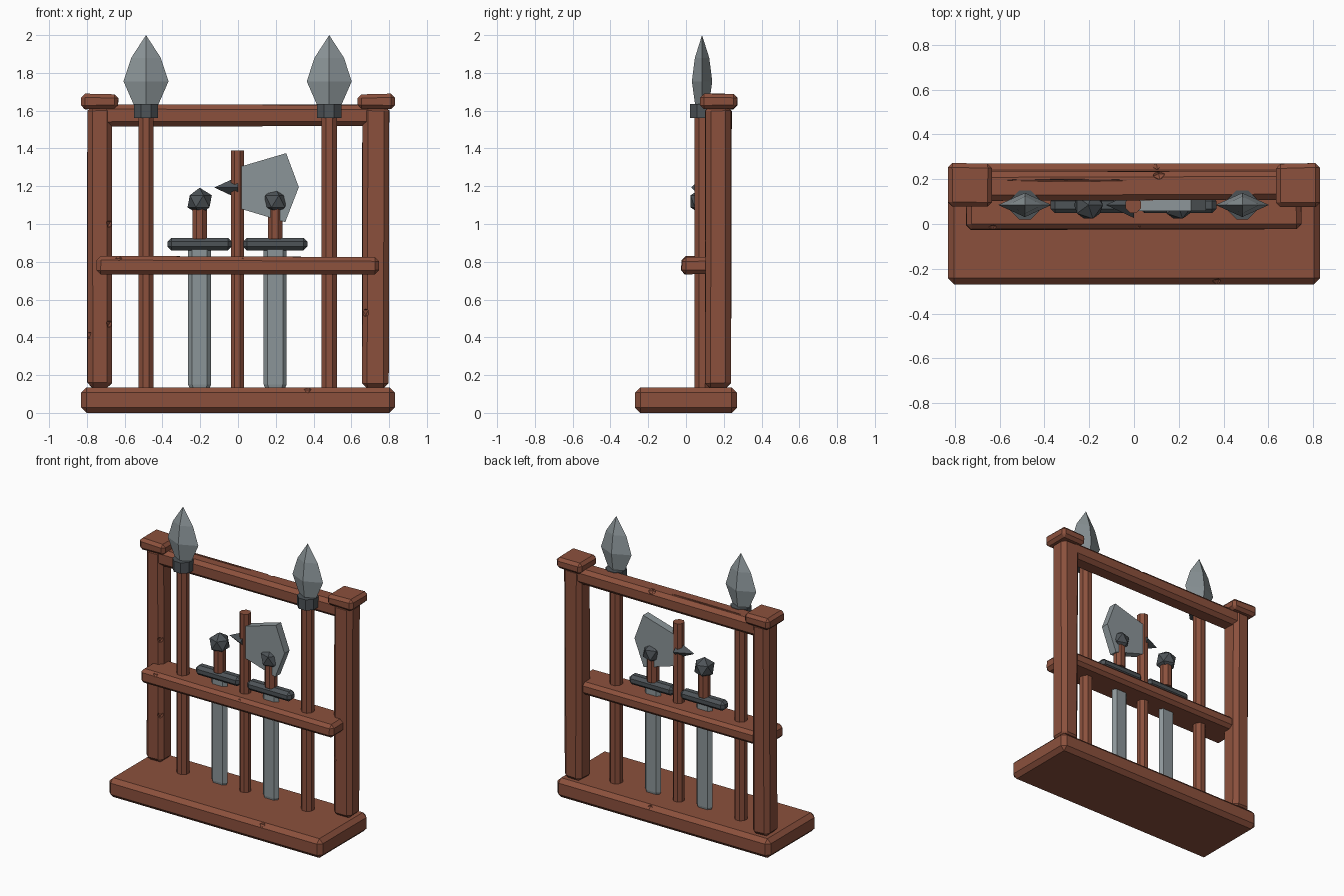
import bpy, bmesh, math, random
from mathutils import Matrix, Vector

if "Cube" in bpy.data.objects:
    bpy.data.objects.remove(bpy.data.objects["Cube"])

random.seed(4)
Y = 0.085  # depth of the weapon row


def material(name, rgb):
    m = bpy.data.materials.new(name)
    m.diffuse_color = (*rgb, 1)
    m.use_nodes = True
    m.node_tree.nodes["Principled BSDF"].inputs["Base Color"].default_value = m.diffuse_color
    return m


WOOD = material("red_brown_wood", (0.26, 0.081, 0.046))
STEEL = material("light_steel", (0.26, 0.30, 0.315))
IRON = material("dark_iron", (0.075, 0.087, 0.096))


def finish(name, bm, mat):
    bmesh.ops.recalc_face_normals(bm, faces=bm.faces)
    me = bpy.data.meshes.new(name)
    bm.to_mesh(me)
    bm.free()
    me.materials.append(mat)
    ob = bpy.data.objects.new(name, me)
    bpy.context.collection.objects.link(ob)
    return ob


def box(name, lo, hi, mat, bevel=0.0, wobble=0.0):
    """Chamfered box between two corners, optionally a little uneven."""
    bm = bmesh.new()
    bmesh.ops.create_cube(bm, size=1)
    for v in bm.verts:
        v.co = [lo[i] if v.co[i] < 0 else hi[i] for i in range(3)]
        v.co += Vector([random.uniform(-wobble, wobble) for _ in range(3)])
    if bevel:
        bmesh.ops.bevel(bm, geom=bm.edges[:], offset=bevel, segments=1,
                        affect='EDGES', profile=0.5)
    return finish(name, bm, mat)


def rod(name, x, z0, z1, r, mat, sides=8):
    """Upright prism with a flat side to the front."""
    bm = bmesh.new()
    r /= math.cos(math.pi / sides)
    bmesh.ops.create_cone(bm, cap_ends=True, segments=sides, radius1=r, radius2=r, depth=z1 - z0,
                          matrix=Matrix.Translation((x, Y, (z0 + z1) / 2))
                          @ Matrix.Rotation(math.pi / sides, 4, 'Z'))
    return finish(name, bm, mat)


def loft(name, rings, mat):
    """Skin a list of equal-length point rings and cap both ends."""
    bm = bmesh.new()
    loops = [[bm.verts.new(p) for p in ring] for ring in rings]
    n = len(loops[0])
    for a, b in zip(loops, loops[1:]):
        for i in range(n):
            j = (i + 1) % n
            bm.faces.new((a[i], a[j], b[j], b[i]))
    bm.faces.new(loops[0])
    bm.faces.new(loops[-1])
    bmesh.ops.remove_doubles(bm, verts=bm.verts, dist=0.0005)
    return finish(name, bm, mat)


def chip(target, cuts):
    """Cut small notches (point, size per axis) into a timber."""
    bm = bmesh.new()
    for p, s in cuts:
        m = Matrix.LocRotScale(Vector(p), None, Vector(s)) @ Matrix.Rotation(0.5, 4, 'Z')
        bmesh.ops.create_icosphere(bm, subdivisions=1, radius=1, matrix=m)
    cutter = finish(target.name + "_chip_cutter", bm, WOOD)
    cutter.hide_render = True
    cutter.hide_viewport = True
    mod = target.modifiers.new("chips", 'BOOLEAN')
    mod.operation, mod.solver, mod.object = 'DIFFERENCE', 'EXACT', cutter


# Wooden frame
base = box("base", (-0.83, -0.27, 0), (0.83, 0.27, 0.135), WOOD, 0.028)
left_post = box("left_post", (-0.80, 0.10, 0.13), (-0.67, 0.24, 1.63), WOOD, 0.028, 0.005)
right_post = box("right_post", (0.66, 0.10, 0.13), (0.80, 0.24, 1.63), WOOD, 0.028, 0.005)
for side, s in (("left", -1), ("right", 1)):
    x0, x1 = sorted((s * 0.635, s * 0.83))
    box(side + "_post_cap", (x0, 0.077, 1.61), (x1, 0.27, 1.688), WOOD, 0.02, 0.003)
top_rail = box("top_rail", (-0.72, 0.105, 1.52), (0.72, 0.235, 1.63), WOOD, 0.025, 0.004)
shelf = box("weapon_shelf", (-0.75, -0.025, 0.735), (0.745, 0.20, 0.828), WOOD, 0.022, 0.004)

# Wear on the timbers
c = (0.03, 0.03, 0.03)
chip(base, [((0.37, -0.27, 0.135), c), ((0.1, 0.27, 0.135), c)])
chip(left_post, [((-0.67, 0.1, 1.0), c), ((-0.67, 0.1, 0.47), c), ((-0.80, 0.1, 0.41), c)])
chip(right_post, [((0.665, 0.1, 0.53), c)])
chip(top_rail, [((0.11, 0.225, 1.63), c), ((-0.3, 0.195, 1.63), (0.33, 0.006, 0.01))])
chip(shelf, [((-0.63, -0.025, 0.825), (0.025, 0.025, 0.02)), ((0.02, -0.025, 0.825), (0.02, 0.02, 0.02))])

# Spears
for side, x in (("left", -0.487), ("right", 0.483)):
    rod(side + "_spear_shaft", x, 0.12, 1.58, 0.04, WOOD)
    rod(side + "_spear_collar", x, 1.56, 1.635, 0.064, IRON)
    profile = [(1.62, 0.06, 0.035), (1.755, 0.119, 0.054), (1.88, 0.078, 0.038), (2.0, 0.0001, 0.0001)]
    loft(side + "_spear_head",
         [[(x - w, Y, z), (x, Y - t, z), (x + w, Y, z), (x, Y + t, z)] for z, w, t in profile], STEEL)

# Swords standing point down through the shelf
for side, x in (("left", -0.203), ("right", 0.197)):
    def blade(z, k):
        pts = [(-0.061, 0), (-0.04, -0.022), (0.04, -0.022), (0.061, 0), (0.04, 0.022), (-0.04, 0.022)]
        return [(x + px * k, Y + py * k, z) for px, py in pts]
    loft(side + "_sword_blade", [blade(0.13, 0.85), blade(0.15, 1), blade(0.88, 1)], STEEL)
    box(side + "_sword_guard", (x - 0.17, Y - 0.037, 0.86), (x + 0.17, Y + 0.037, 0.927), IRON, 0.02)
    rod(side + "_sword_grip", x, 0.92, 1.09, 0.038, WOOD)
    bm = bmesh.new()
    bmesh.ops.create_icosphere(bm, subdivisions=1, radius=0.072,
                               matrix=Matrix.Translation((x, Y, 1.12)))
    finish(side + "_sword_pommel", bm, IRON)

# Axe
rod("axe_handle", -0.003, 0.12, 1.388, 0.035, WOOD)
outline = [(0.0, 1.085), (0.25, 1.01), (0.322, 1.195), (0.255, 1.375), (0.0, 1.30)]
loft("axe_blade", [[(px, y, pz) for px, pz in outline] for y in (Y - 0.028, Y + 0.028)], STEEL)
bm = bmesh.new()
bmesh.ops.create_cone(bm, cap_ends=True, segments=4, radius1=0.058, radius2=0, depth=0.125,
                      matrix=Matrix.Translation((-0.063, Y, 1.193)) @ Matrix.Rotation(-math.pi / 2, 4, 'Y'))
finish("axe_spike", bm, IRON)
